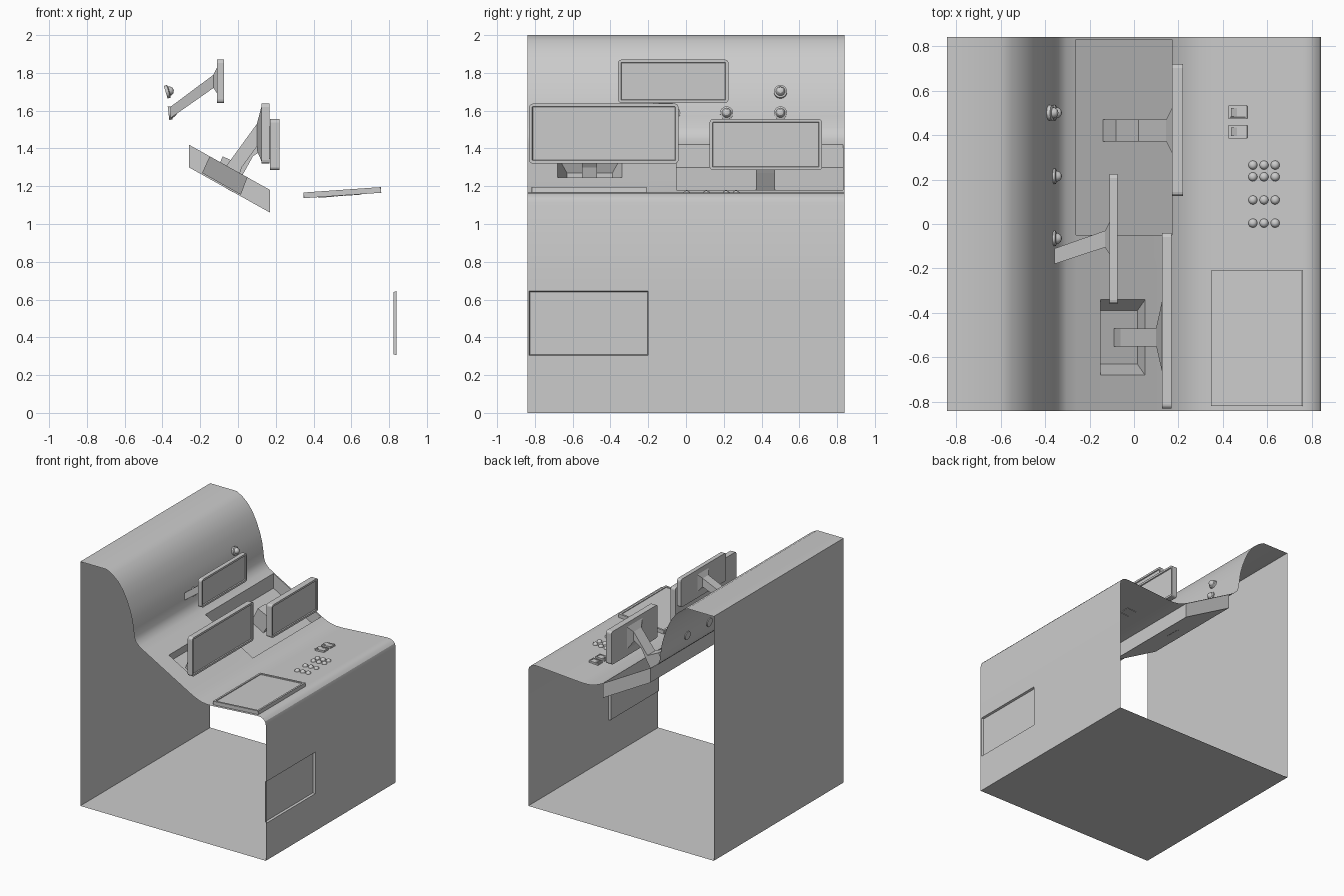
import bpy, bmesh, math
from mathutils import Vector, Matrix

if "Cube" in bpy.data.objects:
    bpy.data.objects.remove(bpy.data.objects["Cube"])


def finish(name, bm, smooth=True):
    bmesh.ops.remove_doubles(bm, verts=bm.verts, dist=1e-5)
    bmesh.ops.recalc_face_normals(bm, faces=bm.faces)
    me = bpy.data.meshes.new(name)
    bm.to_mesh(me)
    bm.free()
    ob = bpy.data.objects.new(name, me)
    bpy.context.collection.objects.link(ob)
    if smooth:
        bpy.ops.object.select_all(action='DESELECT')
        ob.select_set(True)
        bpy.context.view_layer.objects.active = ob
        bpy.ops.object.shade_smooth_by_angle(angle=math.radians(30))
    return ob


def loft(name, a, b, cap_a=True):
    """Join ring a to ring b; b is always capped."""
    bm = bmesh.new()
    va, vb = [bm.verts.new(p) for p in a], [bm.verts.new(p) for p in b]
    n = len(a)
    for i in range(n):
        bm.faces.new((va[i], va[(i + 1) % n], vb[(i + 1) % n], vb[i]))
    bm.faces.new(vb)
    if cap_a:
        bm.faces.new(va)
    return finish(name, bm, False)


def yz_rect(x, y0, y1, z0, z1):
    return [(x, y0, z0), (x, y1, z0), (x, y1, z1), (x, y0, z1)]


def slope_rect(p, q, y0, y1):
    return [(p[0], y0, p[1]), (q[0], y0, q[1]), (q[0], y1, q[1]), (p[0], y1, p[1])]


def prism(name, pts, y0, y1, shift=0):
    return loft(name, [(x, y0, z) for x, z in pts], [(x, y1, z) for x, z in pts])


def panel(name, size, matrix, axis, border, depth, radius):
    """Slab with rounded corners and an inset screen on its +axis face."""
    bm = bmesh.new()
    bmesh.ops.create_cube(bm, size=1, matrix=Matrix.Diagonal((*size, 1)))
    along = [e for e in bm.edges
             if abs((e.verts[0].co - e.verts[1].co).normalized()[axis]) > .9]
    bmesh.ops.bevel(bm, geom=along, offset=radius, segments=3, affect='EDGES', profile=.5)
    bm.normal_update()
    face = [f for f in bm.faces if f.normal[axis] > .9]
    bmesh.ops.inset_region(bm, faces=face, thickness=border, depth=0)
    bmesh.ops.inset_region(bm, faces=face, thickness=.003, depth=-depth)
    bmesh.ops.transform(bm, matrix=matrix, verts=bm.verts)
    return finish(name, bm, False)


def dome(name, loc, normal, rings):
    """Small turned knob from (radius, height) rings."""
    bm = bmesh.new()
    rot = Vector((0, 0, 1)).rotation_difference(Vector(normal)).to_matrix().to_4x4()
    n, prev = 16, None
    for r, h in rings:
        ring = [bm.verts.new((r * math.cos(k * math.tau / n), r * math.sin(k * math.tau / n), h))
                for k in range(n)]
        if prev:
            for i in range(n):
                bm.faces.new((prev[i], prev[(i + 1) % n], ring[(i + 1) % n], ring[i]))
        else:
            bm.faces.new(ring)
        prev = ring
    bm.faces.new(prev)
    bmesh.ops.transform(bm, matrix=Matrix.Translation(loc) @ rot, verts=bm.verts)
    return finish(name, bm)


def slope(x):
    return 1.18 - (x - .17) * .558


# console shell: open-ended profile swept in y, leaving holes for the recesses
profile = [(-.84, 0), (-.84, 2), (-.6, 2), (-.55, 1.972), (-.5, 1.93), (-.455, 1.87),
           (-.42, 1.80), (-.39, 1.72), (-.37, 1.65), (-.358, 1.57), (-.35, 1.51), (-.335, 1.475),
           (-.305, 1.446)]
profile += [(x, slope(x)) for x in (-.26, -.15, .05, .17)]
profile += [(.205, 1.163), (.25, 1.146), (.30, 1.138), (.36, 1.138), (.76, 1.166), (.79, 1.165),
            (.815, 1.155), (.833, 1.137), (.84, 1.11), (.84, .645), (.84, .305), (.84, 0)]
ys = [-.84, -.83, -.68, -.34, -.2, -.05, .83, .84]
holes = [(-.26, .17, 1, 1.5, -.05, .83), (-.15, .05, 1, 1.5, -.68, -.34),
         (.83, .85, .3, .65, -.83, -.2)]
bm = bmesh.new()
grid = [[bm.verts.new((x, y, z)) for y in ys] for x, z in profile]
for i in range(len(profile)):
    k = (i + 1) % len(profile)
    mx, mz = [(profile[i][c] + profile[k][c]) / 2 for c in (0, 1)]
    for j in range(len(ys) - 1):
        my = (ys[j] + ys[j + 1]) / 2
        if not any(a < mx < b and c < mz < d and e < my < f for a, b, c, d, e, f in holes):
            bm.faces.new((grid[i][j], grid[k][j], grid[k][j + 1], grid[i][j + 1]))
finish("console_shell", bm)

# recesses
loft("large_recess", slope_rect((-.26, slope(-.26)), (.17, slope(.17)), -.05, .83),
     slope_rect((-.26, slope(-.26) - .12), (.17, slope(.17) - .12), -.05, .83), False)
loft("small_recess", slope_rect((-.15, slope(-.15)), (.05, slope(.05)), -.68, -.34),
     slope_rect((-.19, 1.27), (.015, 1.155), -.63, -.39), False)
loft("front_panel_recess", yz_rect(.84, -.83, -.2, .305, .645),
     yz_rect(.823, -.825, -.205, .31, .64), False)

# monitors: x range, y range, z range
for name, x0, x1, y0, y1, z0, z1 in (("upper_monitor", -.11, -.075, -.36, .225, 1.64, 1.87),
                                     ("left_monitor", .125, .168, -.83, -.04, 1.32, 1.637),
                                     ("right_monitor", .17, .22, .125, .72, 1.285, 1.555)):
    panel(name, (x1 - x0, y1 - y0, z1 - z0),
          Matrix.Translation(((x0 + x1) / 2, (y0 + y1) / 2, (z0 + z1) / 2)), 0, .016, .008, .018)

# monitor mounts
loft("upper_mount", yz_rect(-.13, -.105, -.03, 1.72, 1.79), yz_rect(-.11, -.135, .01, 1.69, 1.83))
loft("left_mount", yz_rect(.10, -.55, -.465, 1.39, 1.53), yz_rect(.125, -.66, -.35, 1.33, 1.625))
loft("right_mount", yz_rect(.145, .37, .47, 1.39, 1.47), yz_rect(.17, .32, .52, 1.34, 1.52))

# monitor arms
loft("upper_arm", yz_rect(-.358, -.18, -.11, 1.56, 1.62), yz_rect(-.13, -.105, -.03, 1.72, 1.79))
prism("left_arm", [(-.09, 1.22), (-.06, 1.31), (.1, 1.53), (.1, 1.41), (.02, 1.30), (-.02, 1.18)],
      -.55, -.47)
prism("right_arm", [(-.14, 1.235), (-.08, 1.358), (.02, 1.31), (.145, 1.47), (.145, 1.40),
                    (.08, 1.36), (.03, 1.27), (-.03, 1.17)], .37, .47)

# desk tablet, lying on the sloped worktop
tilt = math.atan2(.028, .4)
panel("desk_tablet", (.412, .61, .03),
      Matrix.Translation((.552, -.513, 1.166)) @ Matrix.Rotation(-tilt, 4, 'Y'), 2, .016, .006, .003)


def desk(x):
    return 1.138 + (x - .36) * .07


# worktop push buttons
for x in (.535, .585, .635):
    for y in (.265, .212, .108, .004):
        dome("push_button", (x, y, desk(x) - .003), (-.07, 0, 1),
             [(.02, 0), (.02, .008), (.016, .016), (.009, .021), (.003, .022)])

# rocker switches: bezel with a wedge key
for y in (.415, .502):
    m = Matrix.Translation((.467, y, desk(.467) + .005)) @ Matrix.Rotation(-tilt, 4, 'Y')
    panel("switch_bezel", (.085, .06, .018), m, 2, .008, .004, .003)
    prism("switch_key", [(.436, 1.142), (.436, 1.166), (.467, 1.154), (.498, 1.158), (.498, 1.146)],
          y - .019, y + .019)

# wall knobs
for x, y, z, n in ((-.375, .5, 1.70, (1, 0, .3)), (-.36, .5, 1.587, (1, 0, .12)),
                   (-.36, .215, 1.587, (1, 0, .12)), (-.36, -.065, 1.587, (1, 0, .12))):
    dome("wall_knob", (x, y, z), n,
         [(.035, -.008), (.035, .008), (.025, .012), (.022, .022), (.015, .031), (.005, .035)])
